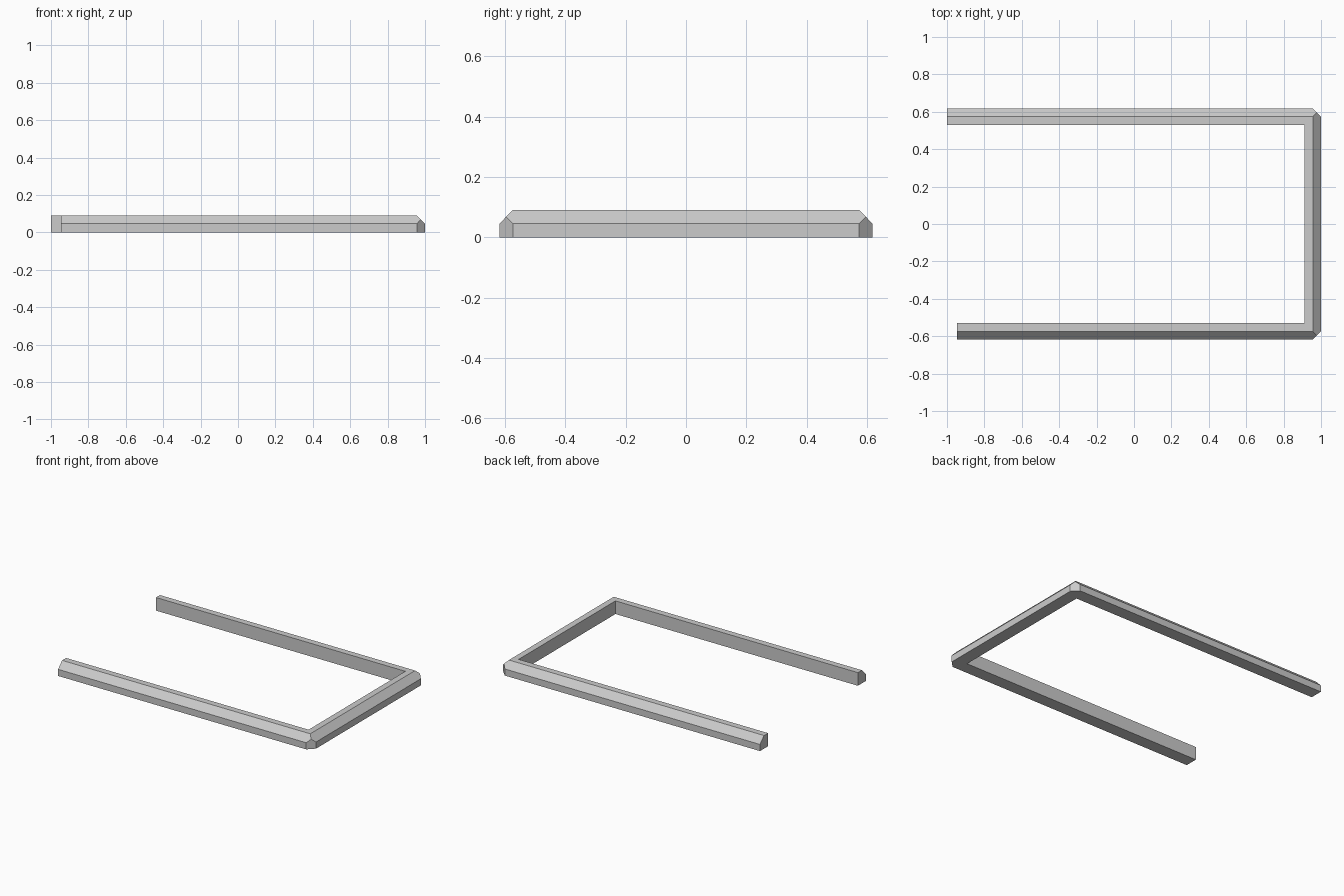
import bpy, bmesh
from mathutils import Vector

# Remove the default object
cube = bpy.data.objects.get("Cube")
if cube:
    bpy.data.objects.remove(cube, do_unlink=True)

# Overall sizes
HALF_X, HALF_Y = 1.0, 0.618
WIDTH, HEIGHT = 0.088, 0.091
SLOPE, SHOULDER = 0.044, 0.046
FRONT_END = -0.947

# Rail cross-section: inset from the outer side, height
profile = [(0, 0), (0, SHOULDER), (SLOPE, HEIGHT), (WIDTH, HEIGHT), (WIDTH, 0)]

# Outer path, with the direction in which the profile is inset at each point
path = [
    ((FRONT_END, -HALF_Y), (0, 1)),
    ((HALF_X, -HALF_Y), (-1, 1)),
    ((HALF_X, HALF_Y), (-1, -1)),
    ((-HALF_X, HALF_Y), (0, -1)),
]

# Sweep the section along the path with mitred corners
bm = bmesh.new()
rings = [[bm.verts.new((x + dx * d, y + dy * d, z)) for d, z in profile]
         for (x, y), (dx, dy) in path]
count = len(profile)
for a, b in zip(rings, rings[1:]):
    for i in range(count):
        j = (i + 1) % count
        bm.faces.new((a[i], a[j], b[j], b[i]))
bm.faces.new(rings[0])
bm.faces.new(rings[-1])

# Cut the vertical chamfer on both outer corners
for side in (-1, 1):
    cut = bmesh.ops.bisect_plane(
        bm, geom=bm.verts[:] + bm.edges[:] + bm.faces[:],
        plane_co=Vector((HALF_X - SLOPE, side * HALF_Y, 0)),
        plane_no=Vector((1, side, 0)).normalized(), clear_outer=True)
    edges = [g for g in cut["geom_cut"] if isinstance(g, bmesh.types.BMEdge)]
    bmesh.ops.holes_fill(bm, edges=edges, sides=0)

bmesh.ops.recalc_face_normals(bm, faces=bm.faces[:])
mesh = bpy.data.meshes.new("corner_rail")
bm.to_mesh(mesh)
bm.free()
rail = bpy.data.objects.new("corner_rail", mesh)
bpy.context.collection.objects.link(rail)

# Single plain grey
grey = bpy.data.materials.new("light_grey")
grey.use_nodes = True
colour = (0.6, 0.6, 0.6, 1)
grey.diffuse_color = colour
grey.node_tree.nodes["Principled BSDF"].inputs["Base Color"].default_value = colour
mesh.materials.append(grey)
